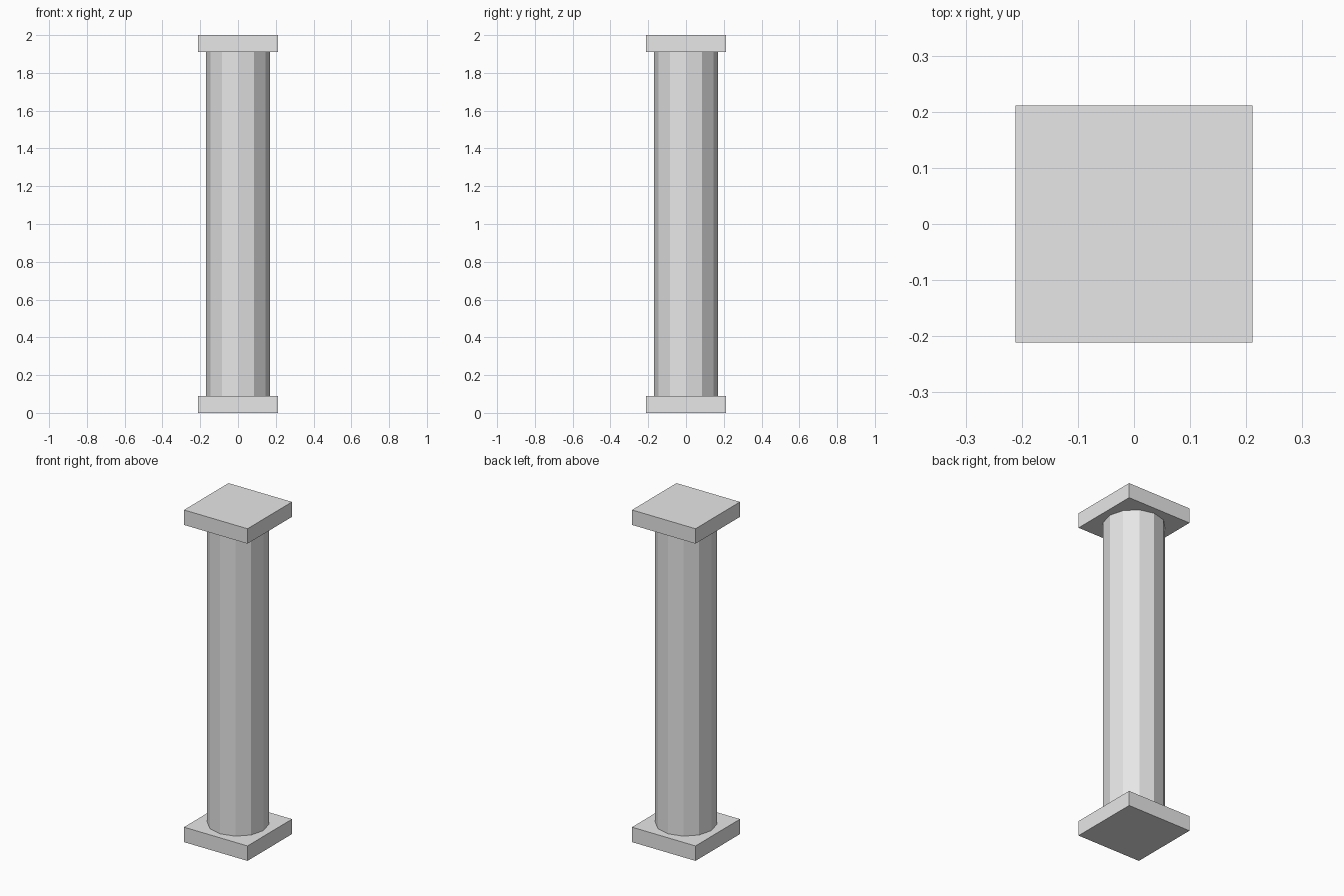
import bpy

cube = bpy.data.objects.get("Cube")
if cube:
    bpy.data.objects.remove(cube, do_unlink=True)

HEIGHT = 2.0
SLAB_WIDTH = 0.423
SLAB_HEIGHT = 0.09
SHAFT_RADIUS = 0.169

# One pale grey stone colour for the whole column
stone = bpy.data.materials.new("pale_grey_stone")
stone.use_nodes = True
stone.diffuse_color = (0.8, 0.8, 0.8, 1)
stone.node_tree.nodes["Principled BSDF"].inputs["Base Color"].default_value = stone.diffuse_color


def finish(name):
    obj = bpy.context.object
    obj.name = obj.data.name = name
    obj.data.materials.append(stone)


def slab(name, z):
    bpy.ops.mesh.primitive_cube_add(size=1, location=(0, 0, z))
    bpy.context.object.scale = (SLAB_WIDTH, SLAB_WIDTH, SLAB_HEIGHT)
    bpy.ops.object.transform_apply(location=False, rotation=False, scale=True)
    finish(name)


# Square base and capital
slab("base_slab", SLAB_HEIGHT / 2)
slab("capital_slab", HEIGHT - SLAB_HEIGHT / 2)

# Twelve-sided flat-faced shaft between them
bpy.ops.mesh.primitive_cylinder_add(
    vertices=12, radius=SHAFT_RADIUS, depth=HEIGHT - 2 * SLAB_HEIGHT,
    location=(0, 0, HEIGHT / 2))
finish("column_shaft")
